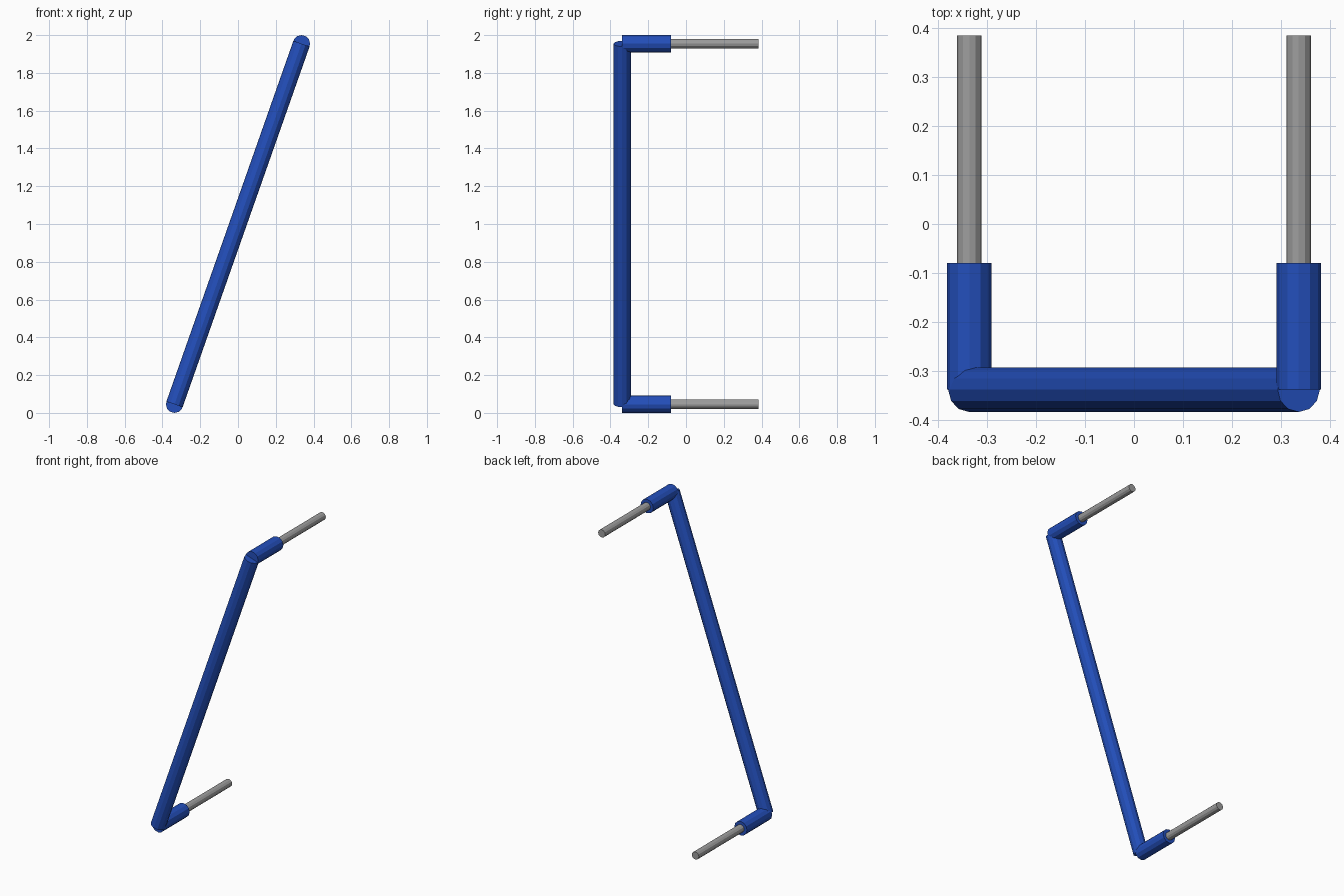
import bpy
from mathutils import Vector, Matrix

cube = bpy.data.objects.get("Cube")
if cube:
    bpy.data.objects.remove(cube, do_unlink=True)


def material(name, color, roughness):
    m = bpy.data.materials.new(name)
    m.use_nodes = True
    m.diffuse_color = color
    bsdf = next(n for n in m.node_tree.nodes if n.type == 'BSDF_PRINCIPLED')
    bsdf.inputs["Base Color"].default_value = color
    bsdf.inputs["Roughness"].default_value = roughness
    return m


blue = material("blue_grip", (0.017, 0.078, 0.5, 1), 0.5)
grey = material("grey_metal", (0.34, 0.34, 0.34, 1), 0.5)


def rod(name, start, end, radius, mat):
    """Twelve-sided rod between two points, one corner facing along y or z."""
    a, b = Vector(start), Vector(end)
    axis = (b - a).normalized()
    ref = Vector((0, 0, 1)) if abs(axis.y) > 0.9 else Vector((0, 1, 0))
    side = ref.cross(axis).normalized()
    frame = Matrix((side, axis.cross(side), axis)).transposed().to_4x4()
    bpy.ops.mesh.primitive_cylinder_add(vertices=12, radius=radius, depth=(b - a).length)
    ob = bpy.context.object
    ob.name = name
    ob.matrix_world = Matrix.Translation((a + b) / 2) @ frame
    ob.data.materials.append(mat)
    return ob


X, Y, R = 0.336, -0.338, 0.0455
LOW, HIGH = R, 2 - R

# slanted main bar
rod("main_bar", (-X, Y, LOW), (X, Y, HIGH), R, blue)

# sleeve and pin at each end
for label, x, z in (("lower", -X, LOW), ("upper", X, HIGH)):
    rod(label + "_sleeve", (x, Y, z), (x, -0.08, z), R, blue)
    rod(label + "_pin", (x, -0.1, z), (x, 0.384, z), 0.0253, grey)
